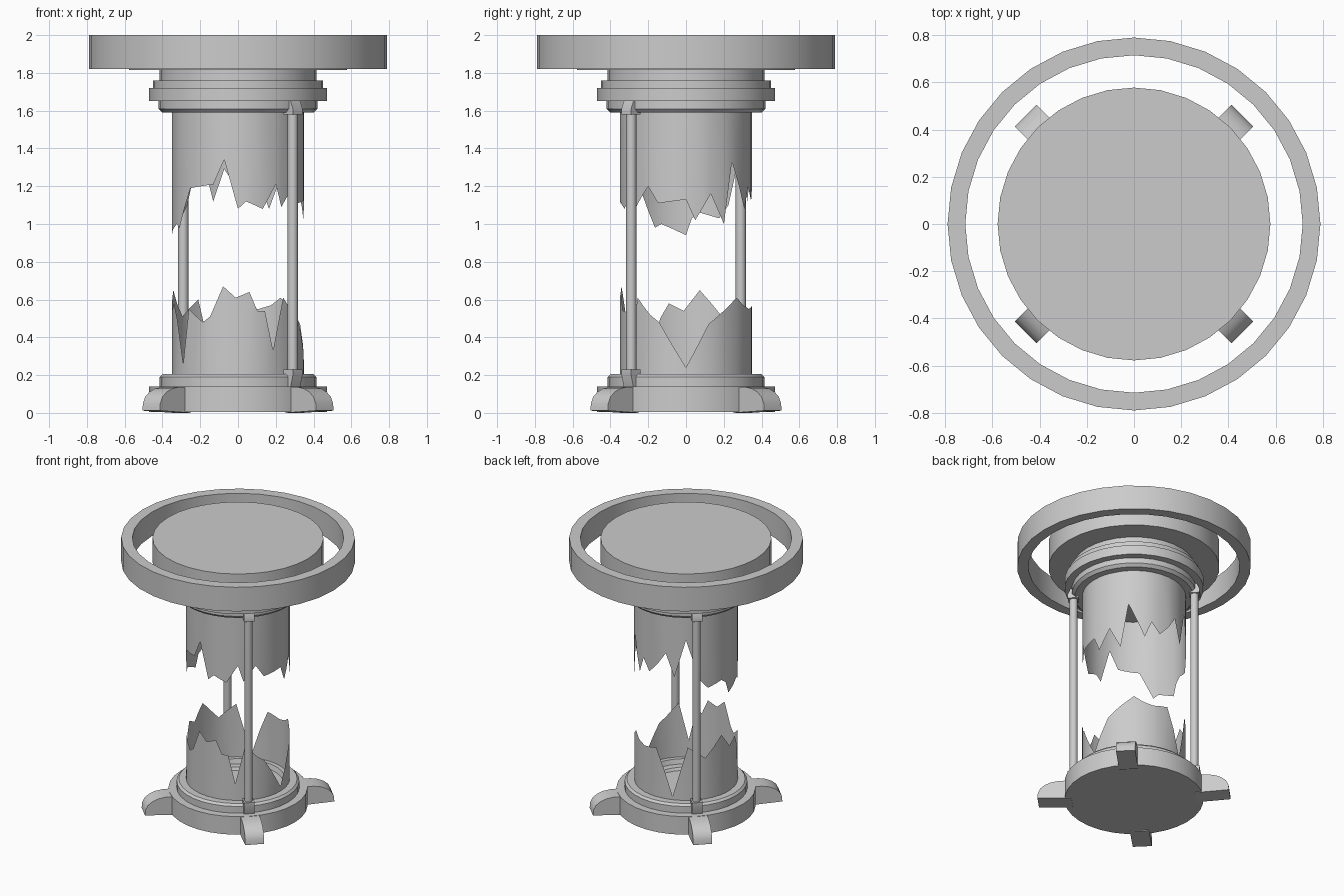
import bpy, bmesh
from math import sin, cos, pi, radians

if "Cube" in bpy.data.objects:
    bpy.data.objects.remove(bpy.data.objects["Cube"])

SEG = 32


def finish(name, bm, angle=30):
    bmesh.ops.recalc_face_normals(bm, faces=bm.faces)
    me = bpy.data.meshes.new(name)
    bm.to_mesh(me)
    bm.free()
    ob = bpy.data.objects.new(name, me)
    bpy.context.collection.objects.link(ob)
    bpy.ops.object.select_all(action='DESELECT')
    ob.select_set(True)
    bpy.context.view_layer.objects.active = ob
    bpy.ops.object.shade_smooth_by_angle(angle=radians(angle))
    return ob


def lathe(name, profile, closed=False):
    """Spin (radius, z) points about z; open profiles are capped."""
    bm = bmesh.new()
    rings = [[bm.verts.new((r * cos(2 * pi * i / SEG), r * sin(2 * pi * i / SEG), z))
              for i in range(SEG)] for r, z in profile]
    pairs = list(zip(rings, rings[1:])) + ([(rings[-1], rings[0])] if closed else [])
    for a, b in pairs:
        for i in range(SEG):
            j = (i + 1) % SEG
            bm.faces.new((a[i], a[j], b[j], b[i]))
    if not closed:
        bm.faces.new(rings[0])
        bm.faces.new(rings[-1])
    return finish(name, bm)


def extruded(name, profile, width, angle):
    """Extrude a (radial, z) outline sideways and turn it to an angle."""
    c, s = cos(radians(angle)), sin(radians(angle))
    bm = bmesh.new()
    sides = [[bm.verts.new((r * c - t * s, r * s + t * c, z)) for r, z in profile]
             for t in (-width / 2, width / 2)]
    for side in sides:
        bm.faces.new(side)
    n = len(profile)
    for i in range(n):
        j = (i + 1) % n
        bm.faces.new((sides[0][i], sides[0][j], sides[1][j], sides[1][i]))
    return finish(name, bm)


def broken_glass(name, edge, z_base, r=0.35):
    """Open tube whose free end follows (degrees, z) points."""
    pts = edge + [(360, edge[0][1])]
    rim = []
    for (a0, z0), (a1, z1) in zip(pts, pts[1:]):
        steps = max(1, round((a1 - a0) / 9))
        rim += [(a0 + (a1 - a0) * k / steps, z0 + (z1 - z0) * k / steps) for k in range(steps)]
    bm = bmesh.new()
    cols = []
    for a, z in rim:
        x, y = r * cos(radians(a)), r * sin(radians(a))
        cols.append((bm.verts.new((x, y, z_base)), bm.verts.new((x, y, z))))
    for i, (a, b) in enumerate(cols):
        c, d = cols[(i + 1) % len(cols)]
        bm.faces.new((a, c, d, b))
    return finish(name, bm)


# Base with stepped rim and shallow recess inside the glass
lathe("base", [(0.47, 0.005), (0.47, 0.14), (0.415, 0.14), (0.415, 0.19), (0.40, 0.205),
               (0.32, 0.205), (0.31, 0.17), (0.26, 0.17), (0.25, 0.15)])

# Stepped collar under the cap
lathe("collar", [(0.40, 1.59), (0.42, 1.61), (0.42, 1.65), (0.47, 1.65), (0.47, 1.72),
                 (0.45, 1.72), (0.45, 1.76), (0.415, 1.76), (0.415, 1.82)])

# Cap disc and the free ring around it
lathe("cap", [(0.578, 1.815), (0.578, 2.0)])
lathe("halo_ring", [(0.79, 1.82), (0.79, 2.0), (0.715, 2.0), (0.715, 1.82)], closed=True)

# Broken glass tube, lower and upper halves
broken_glass("lower_glass", [
    (0, .24), (20, .47), (37, .55), (50, .61), (60, .57), (72, .55), (90, .57), (100, .42),
    (110, .23), (127, .60), (147, .51), (168, .65), (182, .54), (195, .58), (203, .50),
    (214, .26), (222, .55), (238, .48), (245, .51), (257, .67), (268, .61), (280, .64),
    (287, .54), (294, .54), (302, .33), (313, .61), (327, .52), (336, .48), (342, .42)], 0.19)
broken_glass("upper_glass", [
    (0, 1.13), (8, 1.02), (22, 1.16), (35, 1.0), (44, 1.33), (62, 1.08), (70, 1.2), (80, 1.12),
    (92, 1.2), (102, 1.29), (112, 1.12), (125, 1.4), (140, 1.1), (150, 1.03), (168, 1.06),
    (175, 1.03), (180, .94), (190, .97), (202, 1.0), (208, .98), (224, 1.19), (248, 1.21),
    (258, 1.34), (270, 1.08), (277, 1.12), (292, 1.08), (305, 1.21), (311, 1.09), (325, 1.2),
    (335, 1.11)], 1.6)

# Four curved feet on the diagonals
foot = [(0.42, 0.0), (0.42, 0.138), (0.51, 0.137), (0.56, 0.128), (0.60, 0.11),
        (0.63, 0.085), (0.647, 0.05), (0.65, 0.012)]
for k in range(4):
    extruded(f"foot_{k + 1}", foot, 0.13, 45 + 90 * k)

# Two support rods with a bracket at each end
lower = [(0.375, 0.14), (0.375, 0.23), (0.447, 0.23), (0.447, 0.20), (0.43, 0.14)]
upper = [(0.375, 1.65), (0.375, 1.58), (0.447, 1.58), (0.447, 1.61), (0.43, 1.65)]
for k, angle in enumerate((-45, 135), 1):
    extruded(f"lower_bracket_{k}", lower, 0.072, angle)
    extruded(f"upper_bracket_{k}", upper, 0.072, angle)
    a = radians(angle)
    bpy.ops.mesh.primitive_cylinder_add(vertices=16, radius=0.027, depth=1.4,
                                        location=(0.41 * cos(a), 0.41 * sin(a), 0.905))
    rod = bpy.context.object
    rod.name = f"support_rod_{k}"
    bpy.ops.object.shade_smooth_by_angle(angle=radians(30))
